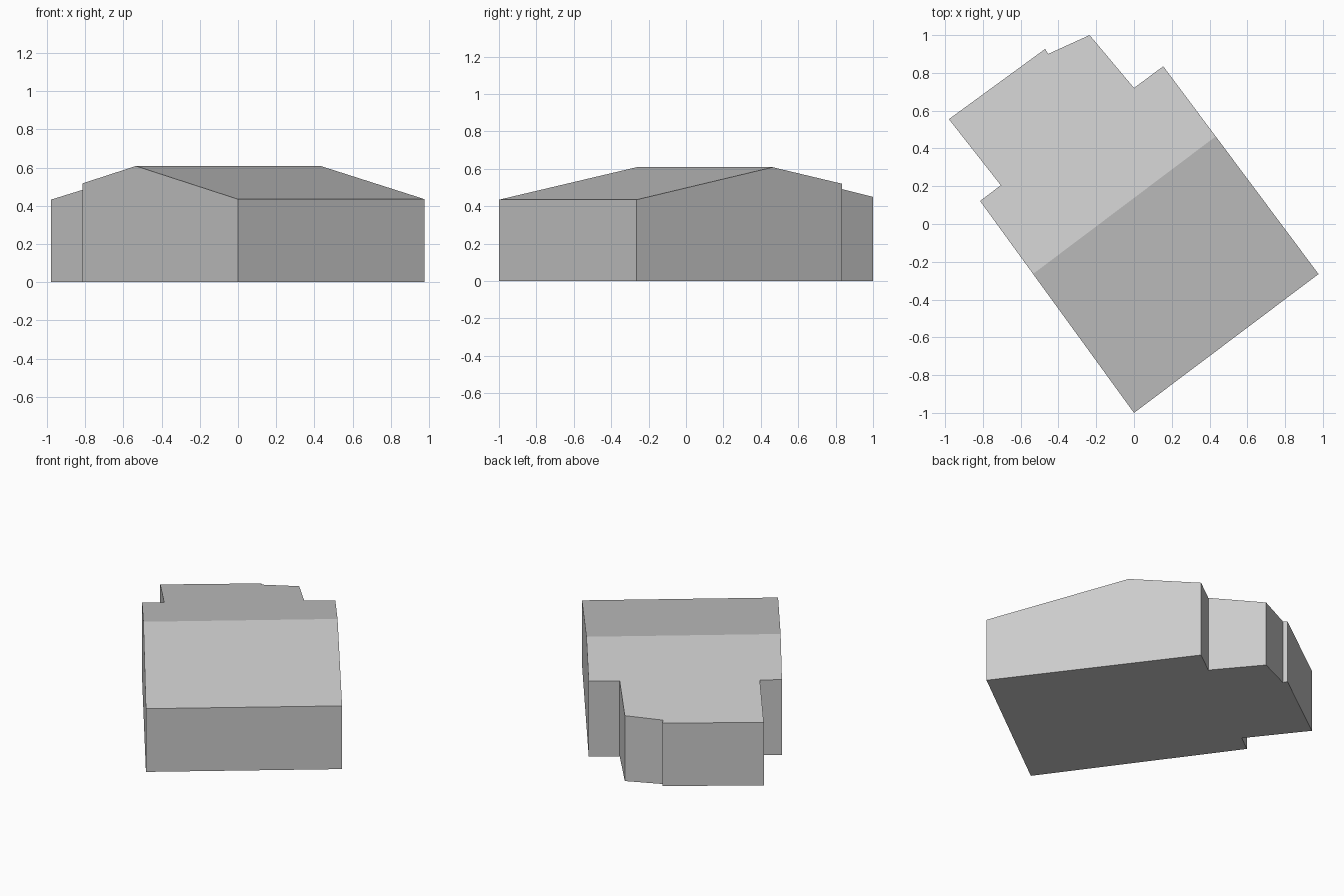
import bpy
import bmesh
from mathutils import Vector

cube = bpy.data.objects.get("Cube")
if cube:
    bpy.data.objects.remove(cube, do_unlink=True)

# Plain grey finish for walls and roof
grey = bpy.data.materials.new("light_grey")
grey.use_nodes = True
colour = (0.6, 0.6, 0.6, 1)
grey.diffuse_color = colour
grey.node_tree.nodes["Principled BSDF"].inputs["Base Color"].default_value = colour

# Footprint corners, counter-clockwise from the front corner
FOOTPRINT = [
    (0, -1), (0.977, -0.265), (0.155, 0.835), (0, 0.72), (-0.235, 1),
    (-0.455, 0.90), (-0.47, 0.927), (-0.98, 0.555), (-0.705, 0.205), (-0.815, 0.122),
]
RIDGE_A = Vector((-0.535, -0.265, 0))
RIDGE_B = Vector((0.432, 0.463, 0))
RIDGE_HEIGHT = 0.608
ROOF_SLOPE = 0.191

along = (RIDGE_B - RIDGE_A).normalized()
across = Vector((-along.y, along.x, 0))


def roof_height(point):
    """Height of the gabled roof above a point on the plan."""
    return RIDGE_HEIGHT - ROOF_SLOPE * abs((point - RIDGE_A).dot(across))


# Extrude the footprint and cut it along the ridge line
bm = bmesh.new()
base = bm.faces.new([bm.verts.new((x, y, 0)) for x, y in FOOTPRINT])
extruded = bmesh.ops.extrude_face_region(bm, geom=[base], use_keep_orig=True)
for item in extruded["geom"]:
    if isinstance(item, bmesh.types.BMVert):
        item.co.z = RIDGE_HEIGHT
bmesh.ops.bisect_plane(bm, geom=bm.verts[:] + bm.edges[:] + bm.faces[:],
                       plane_co=RIDGE_A, plane_no=across)

# Lower the top corners onto the two roof slopes
for vert in bm.verts:
    if vert.co.z > RIDGE_HEIGHT / 2:
        vert.co.z = roof_height(vert.co)
bmesh.ops.recalc_face_normals(bm, faces=bm.faces[:])

mesh = bpy.data.meshes.new("gabled_building")
bm.to_mesh(mesh)
bm.free()
mesh.materials.append(grey)
building = bpy.data.objects.new("gabled_building", mesh)
bpy.context.collection.objects.link(building)
